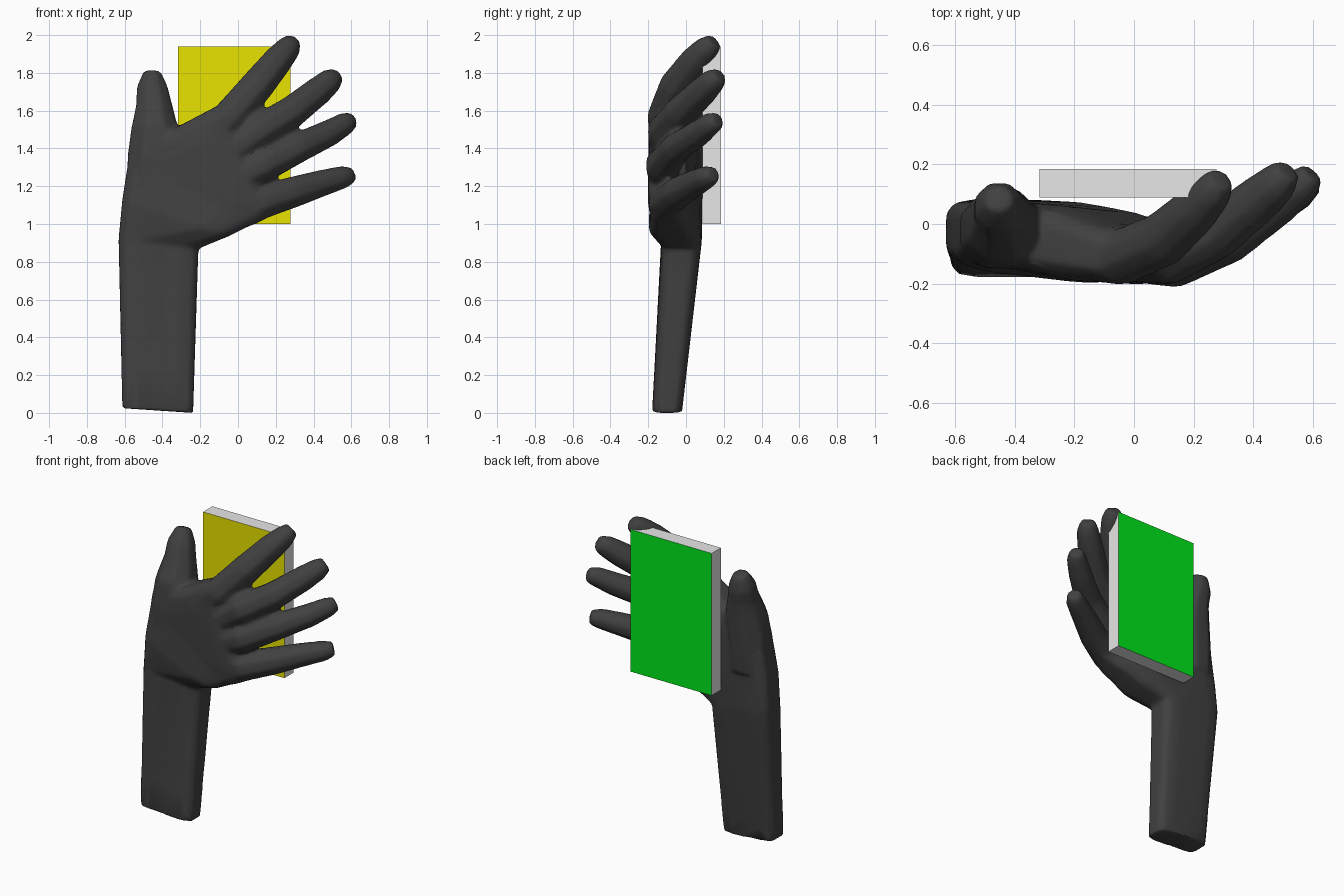
import bpy, bmesh, math
from mathutils import Vector

if "Cube" in bpy.data.objects:
    bpy.data.objects.remove(bpy.data.objects["Cube"])


def material(name, rgb):
    m = bpy.data.materials.new(name)
    m.diffuse_color = (*rgb, 1)
    m.use_nodes = True
    m.node_tree.nodes["Principled BSDF"].inputs["Base Color"].default_value = m.diffuse_color
    return m


DARK = material("dark grey", (0.052, 0.052, 0.052))
GREY = material("light grey", (0.8, 0.8, 0.8))
YELLOW = material("yellow", (0.8, 0.77, 0.0))
GREEN = material("green", (0.0, 0.82, 0.012))


def loft(name, rings):
    """Skin a list of equal-sized point rings and cap both ends."""
    bm = bmesh.new()
    loops = [[bm.verts.new(p) for p in ring] for ring in rings]
    for a, b in zip(loops, loops[1:]):
        for i in range(len(a)):
            j = (i + 1) % len(a)
            bm.faces.new((a[i], a[j], b[j], b[i]))
    bm.faces.new(loops[0])
    bm.faces.new(loops[-1])
    bmesh.ops.recalc_face_normals(bm, faces=bm.faces)
    me = bpy.data.meshes.new(name)
    bm.to_mesh(me)
    bm.free()
    ob = bpy.data.objects.new(name, me)
    bpy.context.collection.objects.link(ob)
    return ob


def slab_ring(left, right, n=12, power=0.45):
    """Rounded box section between two (x, z, y_front, y_back) edges."""
    pts = []
    for i in range(n):
        a = 2 * math.pi * (i + 0.5) / n
        c, s = math.cos(a), math.sin(a)
        u = math.copysign(abs(c) ** power, c) / math.cos(math.pi / n) ** power
        v = math.copysign(abs(s) ** power, s)
        x, z, y0, y1 = (l + (r - l) * (u + 1) / 2 for l, r in zip(left, right))
        pts.append((x, (y0 + y1) / 2 + v * (y1 - y0) / 2, z))
    return pts


def finger(name, path, n=8):
    """Tube along (x, y, z, radius) points."""
    rings = []
    for i, p in enumerate(path):
        a, b = path[max(i - 1, 0)], path[min(i + 1, len(path) - 1)]
        t = (Vector(b[:3]) - Vector(a[:3])).normalized()
        u = t.cross(Vector((0, 1, 0))).normalized()
        v = u.cross(t)
        ring = []
        for k in range(n):
            w = 2 * math.pi * (k + 0.5) / n
            ring.append(Vector(p[:3]) + 1.1 * p[3] * (u * math.cos(w) + v * math.sin(w)))
        rings.append(ring)
    return loft(name, rings)


# Forearm and palm, sections from the cut end up to the knuckles
hand = loft("hand", [slab_ring(l, r) for l, r in [
    ((-0.612, 0.025, -0.18, -0.02), (-0.238, 0.0, -0.18, -0.02)),
    ((-0.632, 0.92, -0.135, 0.087), (-0.21, 0.87, -0.13, 0.08)),
    ((-0.612, 1.13, -0.15, 0.092), (-0.05, 0.935, -0.215, 0.07)),
    ((-0.57, 1.40, -0.13, 0.09), (0.05, 0.985, -0.215, 0.05)),
    ((-0.31, 1.52, -0.185, 0.07), (0.10, 1.005, -0.21, 0.03)),
    ((-0.13, 1.615, -0.20, 0.0), (0.14, 1.025, -0.20, 0.01)),
    ((-0.05, 1.62, -0.17, 0.0), (0.17, 1.04, -0.17, 0.0)),
]])

# Thumb and four curled fingers
digits = {
    "thumb": [(-0.46, -0.02, 1.15, .12), (-0.455, -0.02, 1.35, .127), (-0.44, -0.005, 1.50, .122),
              (-0.445, 0.035, 1.64, .09), (-0.455, 0.06, 1.72, .08), (-0.455, 0.085, 1.805, .045)],
    "index_finger": [(-0.17, -0.10, 1.43, .08), (-0.05, -0.115, 1.56, .088), (0.10, -0.05, 1.73, .086),
                     (0.21, 0.05, 1.865, .076), (0.265, 0.11, 1.93, .064), (0.292, 0.15, 1.967, .044)],
    "middle_finger": [(-0.06, -0.12, 1.36, .07), (0.11, -0.115, 1.49, .087), (0.28, -0.03, 1.59, .082),
                      (0.42, 0.085, 1.70, .074), (0.485, 0.14, 1.755, .064), (0.517, 0.18, 1.785, .044)],
    "ring_finger": [(-0.03, -0.12, 1.22, .07), (0.13, -0.125, 1.31, .087), (0.32, -0.05, 1.405, .077),
                    (0.48, 0.065, 1.48, .068), (0.565, 0.13, 1.53, .058), (0.60, 0.17, 1.55, .042)],
    "little_finger": [(-0.03, -0.11, 1.08, .07), (0.12, -0.11, 1.115, .087), (0.28, -0.045, 1.165, .08),
                      (0.44, 0.045, 1.215, .068), (0.555, 0.11, 1.248, .058), (0.60, 0.145, 1.26, .042)],
}


def apply_modifier(kind, **settings):
    mod = hand.modifiers.new("step", kind)
    for key, value in settings.items():
        setattr(mod, key, value)
    bpy.ops.object.modifier_apply(modifier=mod.name)


# Fuse the digits into one hand
bpy.context.view_layer.objects.active = hand
for name, path in digits.items():
    part = finger(name, path)
    apply_modifier("BOOLEAN", operation="UNION", solver="EXACT", object=part)
    bpy.data.objects.remove(part)

# Blend the seams above the wrist, then thin the mesh out again
apply_modifier("REMESH", mode="VOXEL", voxel_size=0.012)
group = hand.vertex_groups.new(name="blend")
group.add([v.index for v in hand.data.vertices if v.co.z > 0.2], 1.0, "REPLACE")
apply_modifier("SMOOTH", factor=0.5, iterations=10, vertex_group="blend")
apply_modifier("DECIMATE", ratio=0.12)
hand.vertex_groups.clear()
hand.data.materials.clear()
hand.data.materials.append(DARK)
bpy.ops.object.select_all(action="DESELECT")
hand.select_set(True)
bpy.ops.object.shade_smooth_by_angle(angle=math.radians(50))

# Flat device resting in the palm: yellow front, green back, grey edges
bpy.ops.mesh.primitive_cube_add(size=1, location=(-0.02, 0.137, 1.47))
device = bpy.context.object
device.name = "held_device"
device.scale = (0.595, 0.097, 0.94)
bpy.ops.object.transform_apply(location=False, rotation=False, scale=True)
for m in (GREY, YELLOW, GREEN):
    device.data.materials.append(m)
for f in device.data.polygons:
    f.material_index = 1 if f.normal.y < -0.5 else 2 if f.normal.y > 0.5 else 0
